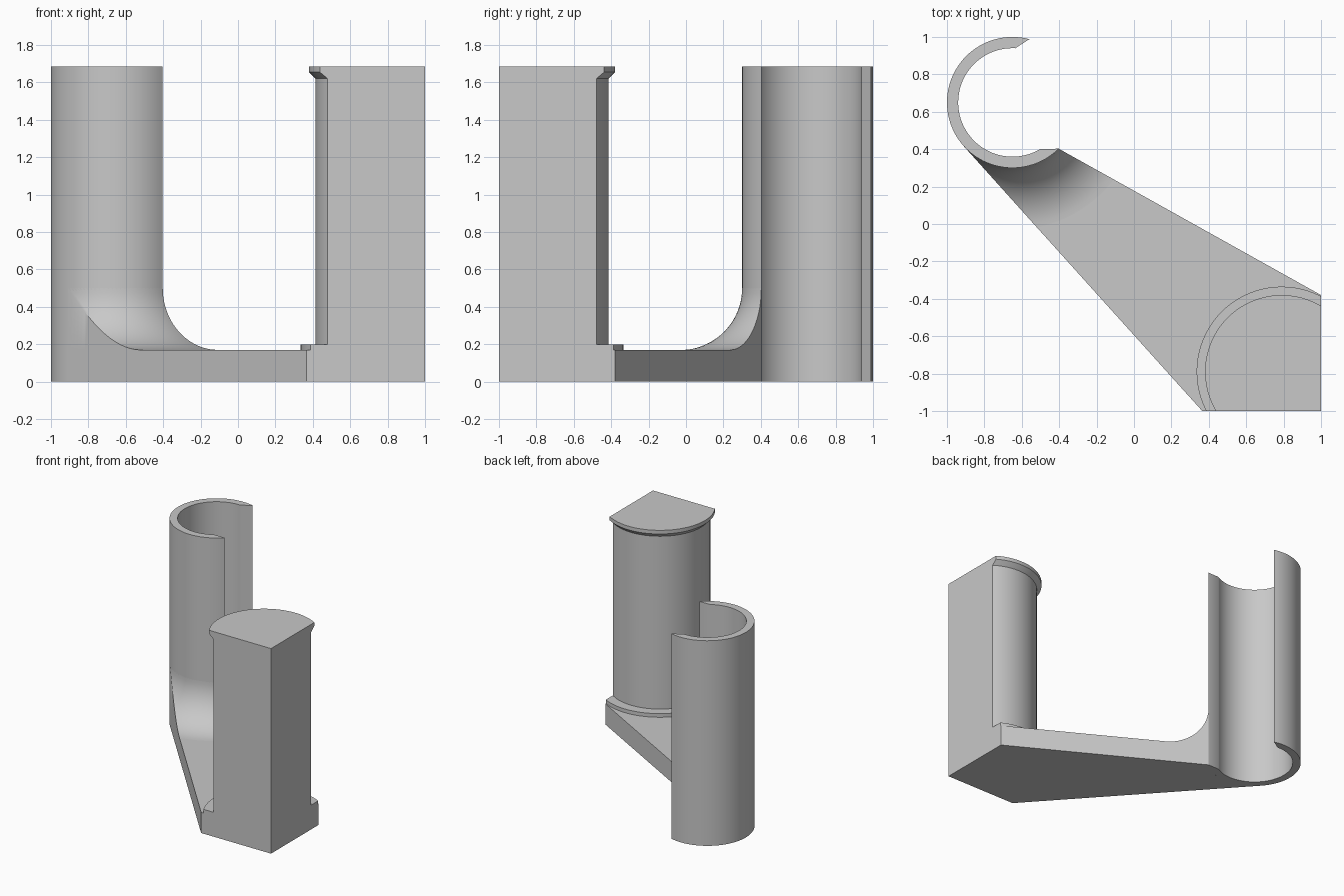
import bpy, bmesh
from math import radians, sin, cos, acos, asin, atan2, sqrt, pi
from mathutils import Vector

cube = bpy.data.objects.get("Cube")
if cube:
    bpy.data.objects.remove(cube)

grey = bpy.data.materials.new("plain_grey")
grey.use_nodes = True
colour = (0.58, 0.58, 0.58, 1)
grey.diffuse_color = colour
grey.node_tree.nodes["Principled BSDF"].inputs["Base Color"].default_value = colour


def loft(name, loops, start_cap=True, end_cap=True):
    """Skin a row of equal closed loops."""
    bm = bmesh.new()
    rows = [[bm.verts.new(p) for p in loop] for loop in loops]
    for a, b in zip(rows, rows[1:]):
        for j in range(len(a)):
            k = (j + 1) % len(a)
            bm.faces.new((a[j], a[k], b[k], b[j]))
    if start_cap:
        bm.faces.new(rows[0][::-1])
    if end_cap:
        bm.faces.new(rows[-1])
    bmesh.ops.remove_doubles(bm, verts=bm.verts, dist=1e-5)
    bmesh.ops.dissolve_degenerate(bm, dist=1e-5, edges=bm.edges)
    bmesh.ops.recalc_face_normals(bm, faces=bm.faces)
    mesh = bpy.data.meshes.new(name)
    bm.to_mesh(mesh)
    bm.free()
    mesh.materials.append(grey)
    obj = bpy.data.objects.new(name, mesh)
    bpy.context.collection.objects.link(obj)
    bpy.ops.object.select_all(action='DESELECT')
    obj.select_set(True)
    bpy.context.view_layer.objects.active = obj
    bpy.ops.object.shade_smooth_by_angle(angle=radians(30))
    return obj


def at(outline, z):
    return [(p[0], p[1], z) for p in outline]


def prism(name, outline, z0, z1):
    return loft(name, [at(outline, z0), at(outline, z1)])


def arc(centre, r, a0, a1, n):
    return [centre + r * Vector((cos(a), sin(a)))
            for a in (a0 + (a1 - a0) * i / n for i in range(n + 1))]


HEIGHT, ARM_TOP, FILLET = 1.685, 0.17, 0.33
ring_c, ring_r, bore_r = Vector((-0.65, 0.65)), 0.35, 0.29
post_c = Vector((0.79, -0.79))

# Open tube with slanted end faces
tube = arc(ring_c, ring_r, radians(75), radians(315), 64)
tube += arc(ring_c, bore_r, radians(301), radians(87), 56)
prism("open_tube", tube, 0, HEIGHT)

# Arm: its left edge is tangent to the tube
corner = Vector((0.365, -1))
to_ring = ring_c - corner
tangent = atan2(to_ring.y, to_ring.x) + asin(ring_r / to_ring.length) + pi / 2
tube_side = arc(ring_c, ring_r, tangent, radians(315), 28)
arm = tube_side + [Vector((1, -0.38)), Vector((1, -1)), corner]
prism("arm", arm, 0, ARM_TOP)

# Concave fillet swept round the tube, trimmed to the arm edges
start = tube_side[-1] - ring_c
along = (Vector((1, -0.38)) - tube_side[-1]).normalized()
rows = []
STEPS = 20
for i in range(STEPS + 1):
    t = pi / 2 * i / STEPS
    r = ring_r + FILLET * (1 - cos(t))
    z = ARM_TOP + FILLET * (1 - sin(t))
    b = start.dot(along)
    edge = start + along * (-b + sqrt(max(0, b * b - start.length_squared + r * r)))
    left = tangent + acos(min(1, ring_r / r))
    right = atan2(edge.y, edge.x) + 2 * pi
    line = arc(ring_c, r, left, right, 28)
    rows.append(at(line, z) + at(line[::-1], ARM_TOP))
loft("arm_fillet", rows, False, False)


# Post: a round back cut flat on the front and left sides
def post_outline(r):
    flat = 1 - post_c.x
    return arc(post_c, r, acos(flat / r), pi + asin(flat / r), 48) + [Vector((1, -1))]


prism("post_ledge", post_outline(0.455), ARM_TOP, 0.2)
prism("post", post_outline(0.375), ARM_TOP, 1.62)
loft("post_lip", [at(post_outline(r), z) for r, z in
                  ((0.375, 1.62), (0.41, 1.655), (0.41, HEIGHT))])
